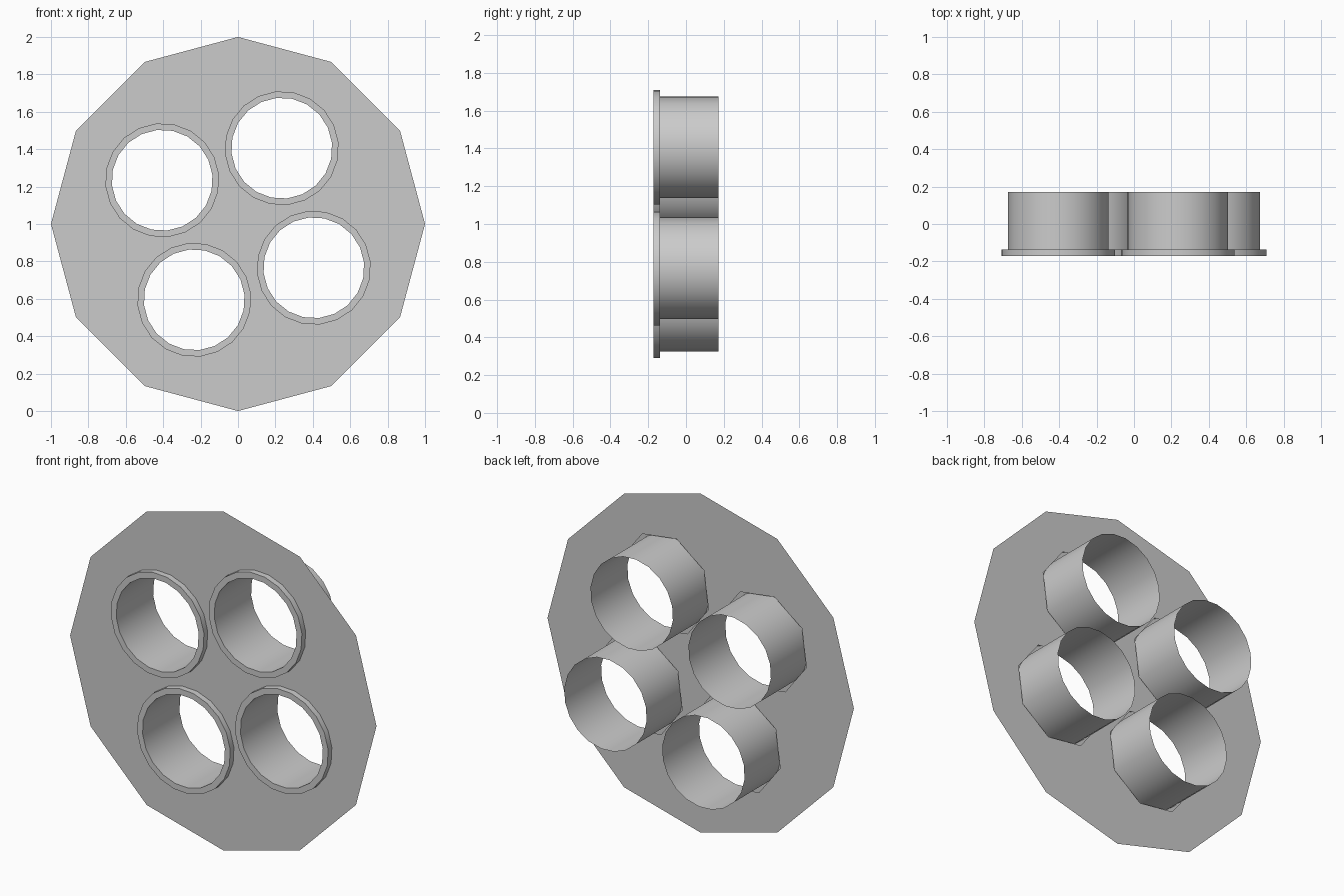
import bpy, bmesh
from math import sin, cos, pi, radians

if "Cube" in bpy.data.objects:
    bpy.data.objects.remove(bpy.data.objects["Cube"])

CZ = 1.0            # height of the plate centre
Y_FRONT, Y_PLATE, Y_BACK = -0.172, -0.137, 0.172
TILT = radians(60)  # angle of the first tube
ORBIT = 0.468       # distance of the tubes from the centre
SIDES = 20


def ring(bm, cx, cz, r, y, n, start=0.0):
    return [bm.verts.new((cx + r * cos(start + 2 * pi * i / n), y,
                          cz + r * sin(start + 2 * pi * i / n))) for i in range(n)]


def bridge(bm, a, b):
    n = len(a)
    for i in range(n):
        bm.faces.new((a[i], a[(i + 1) % n], b[(i + 1) % n], b[i]))


def finish(bm, name):
    mesh = bpy.data.meshes.new(name)
    bm.to_mesh(mesh)
    bm.free()
    obj = bpy.data.objects.new(name, mesh)
    bpy.context.collection.objects.link(obj)
    return obj


angles = [TILT + k * pi / 2 for k in range(4)]
centres = [(ORBIT * cos(a), CZ + ORBIT * sin(a), a) for a in angles]

# Thin twelve-sided plate with four octagonal openings
bm = bmesh.new()
loops = [ring(bm, 0, CZ, 1.0, Y_PLATE, 12)]
loops += [ring(bm, cx, cz, 0.295, Y_PLATE, 8, a) for cx, cz, a in centres]
edges = [bm.edges.new((l[i], l[(i + 1) % len(l)])) for l in loops for i in range(len(l))]
bmesh.ops.triangle_fill(bm, use_beauty=True, use_dissolve=False,
                        edges=edges, normal=(0, -1, 0))
finish(bm, "plate")

# Open tubes, each with a raised rim on the front of the plate
for k, (cx, cz, a) in enumerate(centres):
    bm = bmesh.new()
    profile = [(0.305, Y_PLATE), (0.305, Y_FRONT), (0.27, Y_FRONT), (0.27, Y_BACK)]
    rings = [ring(bm, cx, cz, r, y, SIDES, a) for r, y in profile]
    for r0, r1 in zip(rings, rings[1:]):
        bridge(bm, r0, r1)
    bmesh.ops.recalc_face_normals(bm, faces=bm.faces)
    tube = finish(bm, f"tube_{k + 1}")
    bpy.ops.object.select_all(action='DESELECT')
    tube.select_set(True)
    bpy.context.view_layer.objects.active = tube
    bpy.ops.object.shade_smooth_by_angle(angle=radians(35))
